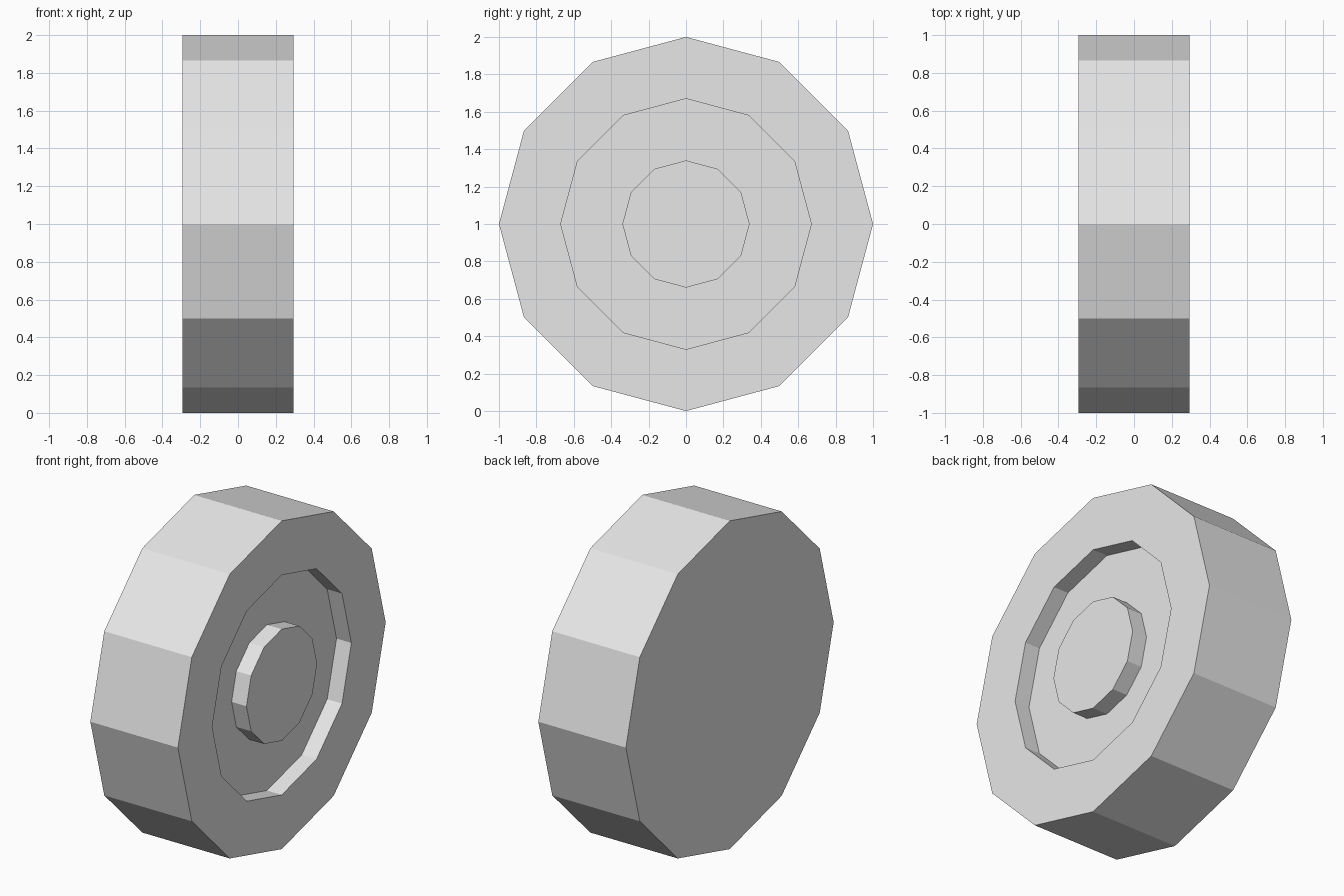
import bpy
import bmesh
from math import pi, sin, cos

cube = bpy.data.objects.get("Cube")
if cube:
    bpy.data.objects.remove(cube, do_unlink=True)

SIDES = 12
HALF_WIDTH = 0.295
FLOOR = 0.195  # bottom of the ring groove

grey = bpy.data.materials.new("light_grey")
grey.use_nodes = True
colour = (0.8, 0.8, 0.8, 1)
grey.diffuse_color = colour
grey.node_tree.nodes["Principled BSDF"].inputs["Base Color"].default_value = colour

# Profile as (x, radius), from the plain face round to the hub
profile = [(-HALF_WIDTH, 1), (HALF_WIDTH, 1), (HALF_WIDTH, 0.67),
           (FLOOR, 0.67), (FLOOR, 0.34), (HALF_WIDTH, 0.34)]

# Wheel: one ring of corners per profile point, bridged and capped
bm = bmesh.new()
rings = []
for x, r in profile:
    angles = [2 * pi * i / SIDES for i in range(SIDES)]
    rings.append([bm.verts.new((x, r * cos(a), 1 + r * sin(a))) for a in angles])
for a, b in zip(rings, rings[1:]):
    for i in range(SIDES):
        j = (i + 1) % SIDES
        bm.faces.new((a[i], a[j], b[j], b[i]))
bm.faces.new(rings[0])
bm.faces.new(rings[-1])
bmesh.ops.recalc_face_normals(bm, faces=bm.faces)

mesh = bpy.data.meshes.new("wheel")
bm.to_mesh(mesh)
bm.free()
mesh.materials.append(grey)
wheel = bpy.data.objects.new("wheel", mesh)
bpy.context.collection.objects.link(wheel)
